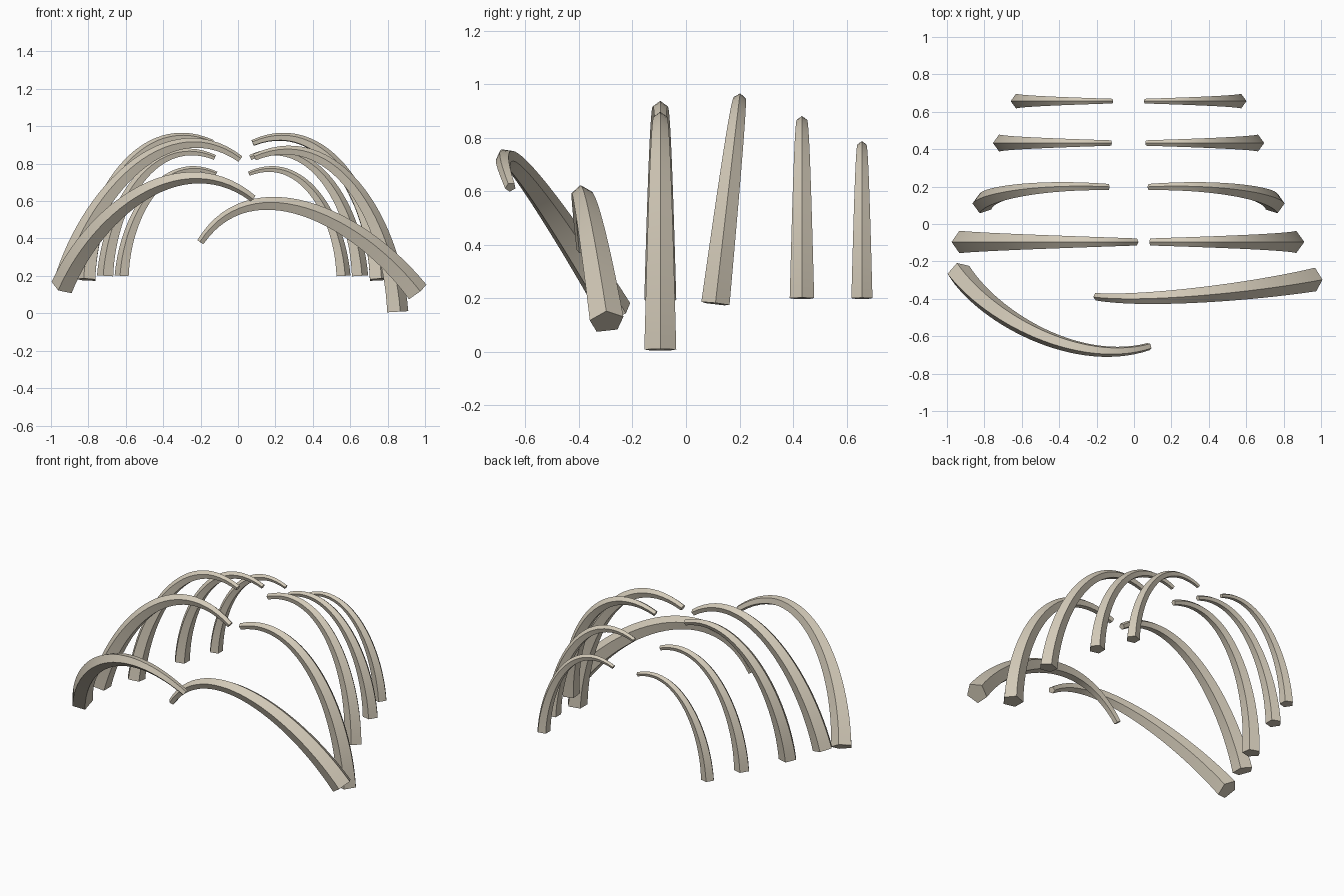
import bpy, bmesh, math
from mathutils import Vector

if "Cube" in bpy.data.objects:
    bpy.data.objects.remove(bpy.data.objects["Cube"])

bone = bpy.data.materials.new("pale bone")
bone.diffuse_color = (0.65, 0.59, 0.48, 1)
bone.use_nodes = True
bone.node_tree.nodes["Principled BSDF"].inputs["Base Color"].default_value = bone.diffuse_color

# Shared rib outline: cubic curve from base to tip, in units of rib width
P = [Vector(p) for p in ((0.925, 0), (0.89, 0.6), (0.52, 1.22), (0.005, 1.0))]
CHORD = P[3] - P[0]
LEN = CHORD.length
ALONG = CHORD / LEN
OUT = Vector((ALONG.y, -ALONG.x))
R_BASE, R_TIP, SEGS, SIDES = 0.076, 0.024, 28, 5


def curve(t):
    s = 1 - t
    pos = P[0]*s**3 + P[1]*3*s*s*t + P[2]*3*s*t*t + P[3]*t**3
    tan = (P[1]-P[0])*s*s + (P[2]-P[1])*2*s*t + (P[3]-P[2])*t*t
    return pos, tan.normalized()


def rib(name, base, tip, bulge):
    """Tapered five-sided rib from base to tip, arching towards bulge."""
    base, tip, bulge = Vector(base), Vector(tip), Vector(bulge)
    e1 = (tip - base).normalized()
    e2 = (bulge - e1 * bulge.dot(e1)).normalized()
    e3 = e1.cross(e2)
    size = (tip - base).length / LEN
    bm = bmesh.new()
    rings = []
    for i in range(SEGS + 1):
        t = i / SEGS
        pos, tan = curve(t)
        normal = Vector((tan.y, -tan.x))
        r = R_BASE + (R_TIP - R_BASE) * t
        ring = []
        for k in range(SIDES):
            a = 2 * math.pi * k / SIDES      # ridge points outward
            q = pos + normal * r * math.cos(a) - P[0]
            v = e1 * q.dot(ALONG) + e2 * q.dot(OUT) + e3 * r * math.sin(a)
            ring.append(bm.verts.new(base + v * size))
        rings.append(ring)
    for a, b in zip(rings, rings[1:]):
        for k in range(SIDES):
            n = (k + 1) % SIDES
            bm.faces.new((a[k], a[n], b[n], b[k]))
    bm.faces.new(rings[0])
    bm.faces.new(rings[-1])
    bmesh.ops.recalc_face_normals(bm, faces=bm.faces)
    mesh = bpy.data.meshes.new(name)
    bm.to_mesh(mesh)
    bm.free()
    mesh.materials.append(bone)
    ob = bpy.data.objects.new(name, mesh)
    bpy.context.collection.objects.link(ob)
    bpy.ops.object.select_all(action='DESELECT')
    ob.select_set(True)
    bpy.context.view_layer.objects.active = ob
    bpy.ops.object.shade_smooth_by_angle(angle=math.radians(30))


# Three mirrored rear pairs: base (x, y, z), tip (x, y, z), lean in y
MID = -0.029
PAIRS = {
    "middle_rib": ((0.779, 0.11, 0.18), (0.108, 0.197, 0.91), 0.1),
    "rear_rib": ((0.677, 0.433, 0.2), (0.095, 0.433, 0.832), 0),
    "last_rib": ((0.589, 0.657, 0.2), (0.087, 0.657, 0.745), 0),
}
for name, (b, t, lean) in PAIRS.items():
    for side, s in (("right", 1), ("left", -1)):
        rib(f"{name}_{side}", (MID + s*b[0], b[1], b[2]),
            (MID + s*t[0], t[1], t[2]), (s, lean, 0.92))

# Second pair: right upright, left fallen outward
rib("second_rib_right", (0.848, -0.096, 0.008), (0.089, -0.096, 0.833), (1, 0, 0.92))
rib("second_rib_left", (-0.915, -0.096, 0.19), (0.012, -0.096, 0.823), (-0.6, 0, 1))

# Front pair: both collapsed
rib("front_rib_right", (0.955, -0.296, 0.112), (-0.2, -0.388, 0.38), (0.2, -0.1, 1))
rib("front_rib_left", (-0.935, -0.262, 0.145), (0.08, -0.655, 0.615), (-0.14, -0.1, 0.22))
